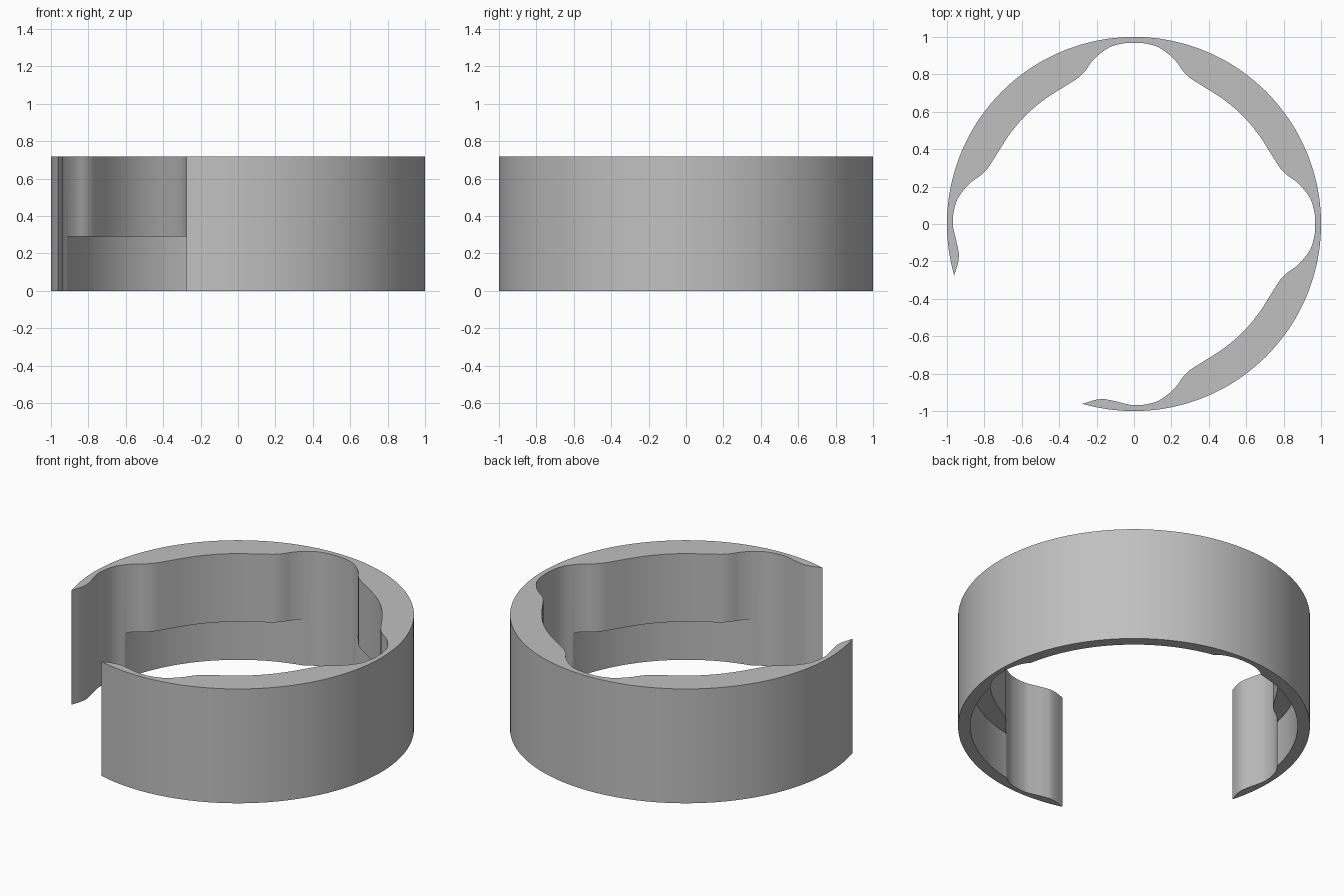
import bpy, bmesh, math

if "Cube" in bpy.data.objects:
    bpy.data.objects.remove(bpy.data.objects["Cube"])

HEIGHT, STEP_Z, LOWER_R = 0.717, 0.29, 0.93

# Inner radius by angle (degrees) from a lobe axis: towards a pad, and towards a tip
PAD = [(-4, .966), (0, .969), (4, .966), (8, .953), (12, .922), (15, .892), (17.5, .861),
       (20, .841), (23, .830), (28, .822), (33, .82), (45, .82), (57, .82)]
TIP = [(-4, .966), (0, .969), (3, .961), (6, .953), (8, .950), (10.3, .951),
       (13, .968), (16, 1.0), (19, 1.03)]


def smooth_value(table, a):
    """Smooth curve through the table's inner points."""
    for i in range(1, len(table) - 2):
        (x0, y0), (x1, y1), (x2, y2), (x3, y3) = table[i - 1:i + 3]
        if a <= x2:
            break
    h = x2 - x1
    t = (a - x1) / h
    m1 = (y2 - y0) / (x2 - x0) * h
    m2 = (y3 - y1) / (x3 - x1) * h
    return ((2*t**3 - 3*t**2 + 1) * y1 + (t**3 - 2*t**2 + t) * m1
            + (3*t**2 - 2*t**3) * y2 + (t**3 - t**2) * m2)


def inner_radius(deg):
    if deg < -90 or deg > 180:
        off = -90 - deg if deg < -90 else deg - 180
        return min(1.0, smooth_value(TIP, off))
    off = deg % 90
    return smooth_value(PAD, min(off, 90 - off))


# Open ring: a stepped cross-section swept round the gap
bm = bmesh.new()
sections = []
STEPS = 604
for i in range(STEPS + 1):
    deg = -106 + 302 * i / STEPS
    a = math.radians(deg)
    upper = inner_radius(deg)
    lower = max(upper, LOWER_R)
    outline = [(1, 0), (1, HEIGHT), (upper, HEIGHT), (upper, STEP_Z), (lower, STEP_Z), (lower, 0)]
    sections.append([bm.verts.new((r * math.cos(a), r * math.sin(a), z)) for r, z in outline])
for s, t in zip(sections, sections[1:]):
    for j in range(6):
        k = (j + 1) % 6
        bm.faces.new((s[j], t[j], t[k], s[k]))
bmesh.ops.remove_doubles(bm, verts=bm.verts, dist=1e-5)
bmesh.ops.dissolve_degenerate(bm, edges=bm.edges, dist=1e-5)
bmesh.ops.recalc_face_normals(bm, faces=bm.faces)

mesh = bpy.data.meshes.new("open_ring")
bm.to_mesh(mesh)
bm.free()
ring = bpy.data.objects.new("open_ring", mesh)
bpy.context.collection.objects.link(ring)

# Plain grey
grey = bpy.data.materials.new("light_grey")
grey.use_nodes = True
colour = (0.53, 0.53, 0.53, 1)
grey.diffuse_color = colour
grey.node_tree.nodes["Principled BSDF"].inputs["Base Color"].default_value = colour
mesh.materials.append(grey)

bpy.context.view_layer.objects.active = ring
ring.select_set(True)
bpy.ops.object.shade_smooth_by_angle(angle=math.radians(30))
